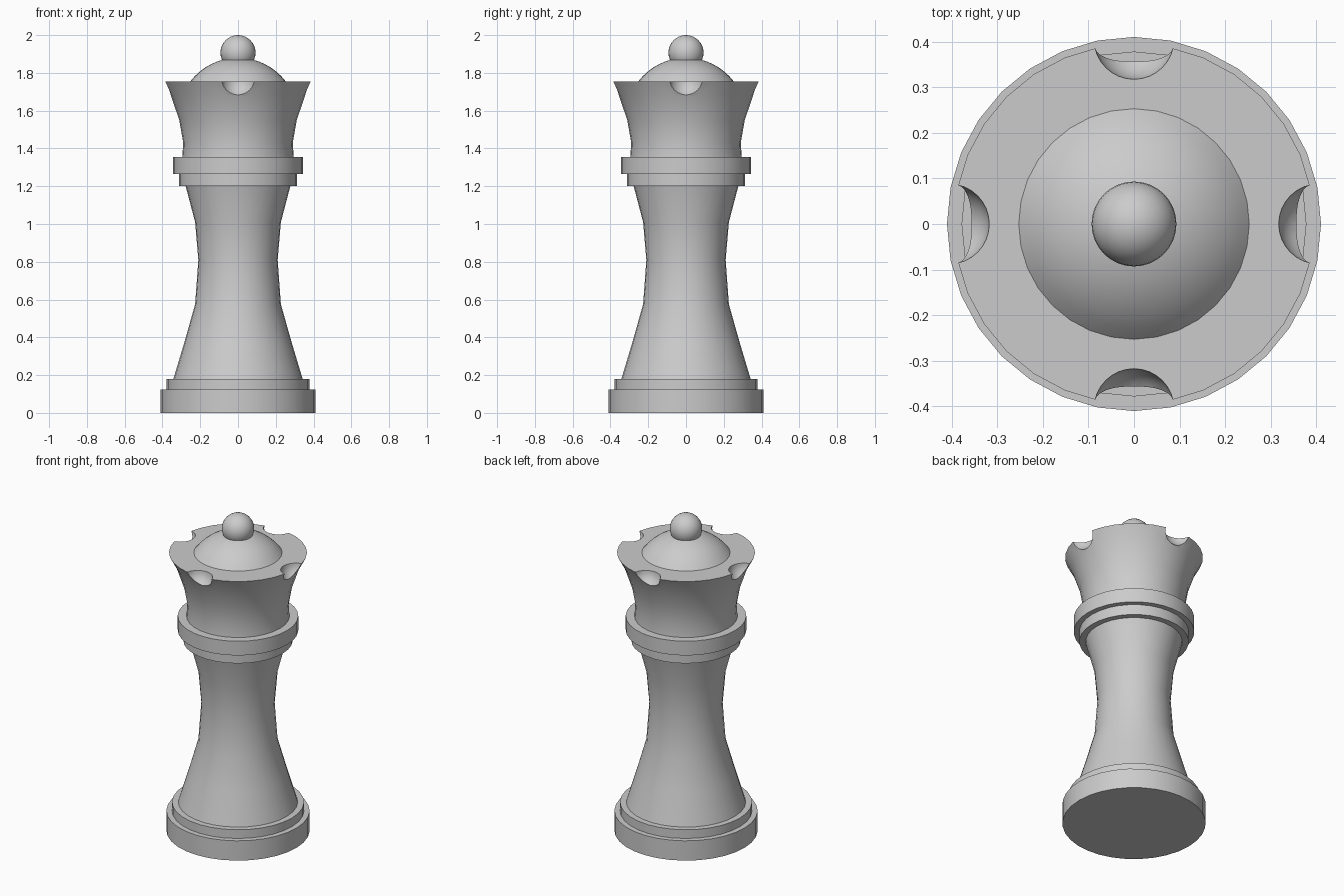
import bpy, bmesh, math

if "Cube" in bpy.data.objects:
    bpy.data.objects.remove(bpy.data.objects["Cube"])

SIDES = 32


def smooth(obj):
    bpy.ops.object.select_all(action='DESELECT')
    obj.select_set(True)
    bpy.context.view_layer.objects.active = obj
    bpy.ops.object.shade_smooth_by_angle(angle=math.radians(30))


def lathe(name, profile):
    """Revolve (radius, z) points about z, listed bottom to top, capping open ends."""
    bm = bmesh.new()
    rings = []
    for r, z in profile:
        if r == 0:
            rings.append([bm.verts.new((0, 0, z))] * SIDES)
        else:
            rings.append([bm.verts.new((r * math.cos(a), r * math.sin(a), z))
                          for a in (2 * math.pi * i / SIDES for i in range(SIDES))])
    for low, high in zip(rings, rings[1:]):
        for i in range(SIDES):
            j = (i + 1) % SIDES
            quad = [low[i], low[j], high[j], high[i]]
            bm.faces.new(list(dict.fromkeys(quad)))
    bm.faces.new(rings[0][::-1])
    if profile[-1][0] > 0:
        bm.faces.new(rings[-1])
    bmesh.ops.recalc_face_normals(bm, faces=bm.faces)
    mesh = bpy.data.meshes.new(name)
    bm.to_mesh(mesh)
    bm.free()
    obj = bpy.data.objects.new(name, mesh)
    bpy.context.collection.objects.link(obj)
    return obj


def sphere(name, radius, location):
    bpy.ops.mesh.primitive_uv_sphere_add(segments=32, ring_count=16,
                                         radius=radius, location=location)
    obj = bpy.context.object
    obj.name = name
    return obj


# Stepped base, waisted stem and double collar in one turned profile
smooth(lathe("base_and_stem", [
    (0.41, 0), (0.41, 0.125), (0.378, 0.125), (0.378, 0.18), (0.342, 0.18),
    (0.285, 0.37), (0.227, 0.575), (0.21, 0.81), (0.227, 1.01), (0.277, 1.2),
    (0.313, 1.2), (0.313, 1.265), (0.345, 1.265), (0.345, 1.355)]))

# Flared crown
crown = lathe("crown", [(0.295, 1.355), (0.29, 1.43), (0.311, 1.55),
                        (0.355, 1.68), (0.395, 1.755)])

# Four scooped notches around the rim
for i in range(4):
    a = i * math.pi / 2
    cutter = sphere("notch_cutter", 0.088,
                    (0.405 * math.cos(a), 0.405 * math.sin(a), 1.757))
    cutter.hide_render = True
    bpy.context.view_layer.objects.active = crown
    mod = crown.modifiers.new("notch", 'BOOLEAN')
    mod.operation = 'DIFFERENCE'
    mod.solver = 'EXACT'
    mod.object = cutter
    bpy.ops.object.modifier_apply(modifier=mod.name)
    bpy.data.objects.remove(cutter)
smooth(crown)

# Shallow dome: cap of a sphere of radius 0.318
R, top = 0.318, 1.88
half = math.asin(0.253 / R)
smooth(lathe("dome", [(R * math.sin(half * k / 8), top - R + R * math.cos(half * k / 8))
                      for k in range(8, -1, -1)]))

# Ball finial
smooth(sphere("finial", 0.093, (0, 0, 1.907)))
